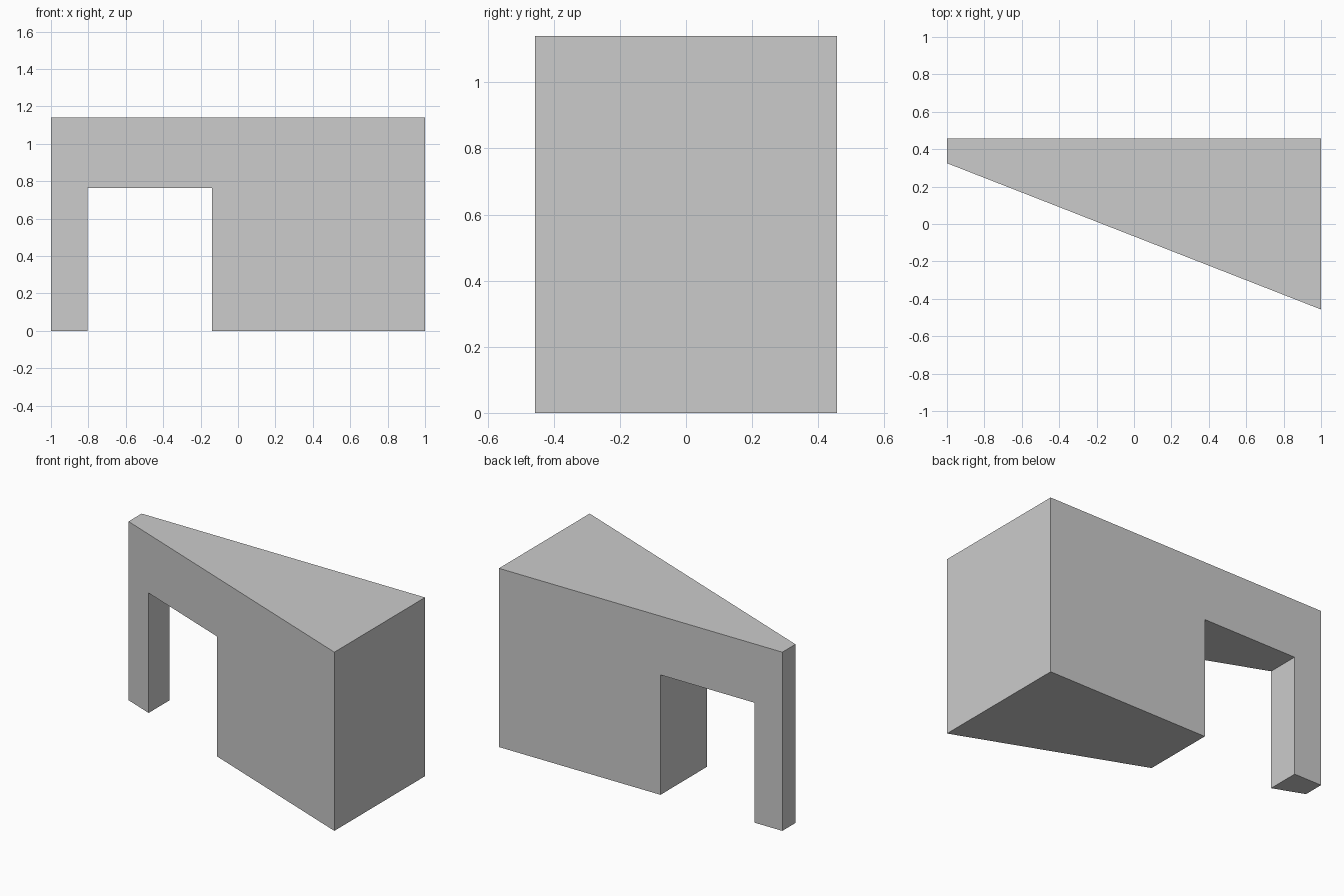
import bpy
import bmesh

cube = bpy.data.objects.get("Cube")
if cube:
    bpy.data.objects.remove(cube, do_unlink=True)

HEIGHT = 1.14
BACK_Y = 0.457
DOOR_LEFT, DOOR_RIGHT, DOOR_TOP = -0.805, -0.14, 0.765

# Plain grey material
grey = bpy.data.materials.new("light_grey")
grey.use_nodes = True
colour = (0.6, 0.6, 0.6, 1)
grey.diffuse_color = colour
grey.node_tree.nodes["Principled BSDF"].inputs["Base Color"].default_value = colour


def front_y(x):
    """Slanted front plane, from the narrow end to the wide end."""
    narrow, wide = 0.325, -BACK_Y
    return narrow + (wide - narrow) * (x + 1) / 2


# Wall outline with a doorway, walked anticlockwise from the front
outline = [
    (-1, 0), (DOOR_LEFT, 0), (DOOR_LEFT, DOOR_TOP), (DOOR_RIGHT, DOOR_TOP),
    (DOOR_RIGHT, 0), (1, 0), (1, HEIGHT), (-1, HEIGHT),
]

# Wedge block: slanted front, straight back, and a side for each outline edge
bm = bmesh.new()
front = [bm.verts.new((x, front_y(x), z)) for x, z in outline]
back = [bm.verts.new((x, BACK_Y, z)) for x, z in outline]
bm.faces.new(front)
bm.faces.new(reversed(back))
for i in range(len(outline)):
    j = (i + 1) % len(outline)
    bm.faces.new((front[j], front[i], back[i], back[j]))
bmesh.ops.recalc_face_normals(bm, faces=bm.faces)

mesh = bpy.data.meshes.new("wedge_wall")
bm.to_mesh(mesh)
bm.free()
mesh.materials.append(grey)
wall = bpy.data.objects.new("wedge_wall_with_doorway", mesh)
bpy.context.collection.objects.link(wall)
